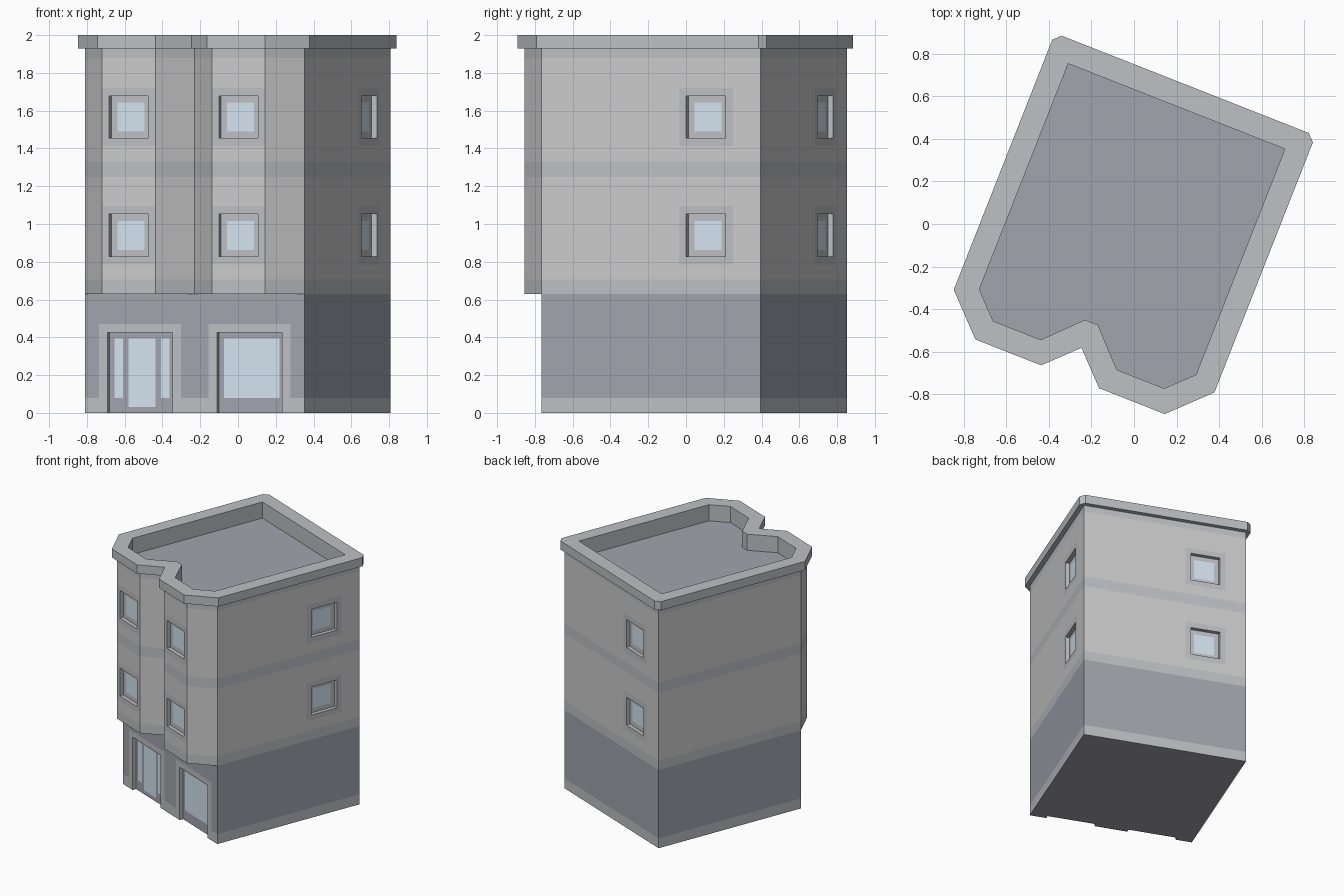
import bpy, bmesh, math
from mathutils import Vector

if "Cube" in bpy.data.objects:
    bpy.data.objects.remove(bpy.data.objects["Cube"])

TURN = math.radians(-21.5)          # the whole house is turned on plan
L, R, F, B = -0.64, 0.607, -0.583, 0.664
MID, BAY, DEEP = (L + R) / 2, 0.16, 0.03

COLOURS = {
    "plaster_walls": (0.70, 0.70, 0.70), "trim_bands": (0.51, 0.525, 0.55),
    "ground_walls": (0.36, 0.37, 0.42), "shopfront_frames": (0.36, 0.37, 0.42),
    "glass": (0.66, 0.77, 0.87), "cornice": (0.51, 0.525, 0.55),
    "parapet_inside": (0.51, 0.525, 0.55), "roof_deck": (0.36, 0.37, 0.42),
}
parts = {name: bmesh.new() for name in COLOURS}


def face(part, pts):
    bm = parts[part]
    return bm.faces.new([bm.verts.new(p) for p in pts])


def wall(p0, p1, z0, z1, rects, base):
    """Wall from p0 to p1; rects are (s0, s1, z0, z1, part, depth), later ones on top."""
    p0, p1 = Vector(p0), Vector(p1)
    t = (p1 - p0).normalized()
    n = Vector((t.y, -t.x))
    length = (p1 - p0).length
    rects = [(max(0, a), min(length, b), c, d, m, e) for a, b, c, d, m, e in rects]
    S = sorted({round(v, 4) for r in rects for v in r[:2]} | {0, round(length, 4)})
    Z = sorted({round(v, 4) for r in rects for v in r[2:4]} | {z0, z1})

    def pt(s, d, z):
        q = p0 + t * s - n * d
        return (q.x, q.y, z)

    def cell(i, j):
        s, z = (S[i] + S[i + 1]) / 2, (Z[j] + Z[j + 1]) / 2
        hit = (base, 0)
        for a, b, c, d, m, e in rects:
            if a < s < b and c < z < d:
                hit = (m, e)
        return hit

    for i in range(len(S) - 1):
        for j in range(len(Z) - 1):
            m, d = cell(i, j)
            a, b, lo, hi = S[i], S[i + 1], Z[j], Z[j + 1]
            face(m, [pt(a, d, lo), pt(b, d, lo), pt(b, d, hi), pt(a, d, hi)])
            # reveals between cells of different depth
            if i + 2 < len(S) and cell(i + 1, j)[1] != d:
                e = cell(i + 1, j)[1]
                face("trim_bands", [pt(b, d, lo), pt(b, e, lo), pt(b, e, hi), pt(b, d, hi)])
            if j + 2 < len(Z) and cell(i, j + 1)[1] != d:
                e = cell(i, j + 1)[1]
                face("trim_bands", [pt(a, d, hi), pt(b, d, hi), pt(b, e, hi), pt(a, e, hi)])


def window(s):
    out = []
    for z in (0.94, 1.566):
        for half, part, d in ((0.154, "trim_bands", 0), (0.112, "trim_bands", DEEP),
                              (0.077, "glass", DEEP)):
            out.append((s - half, s + half, z - half, z + half, part, d))
    return out


def shopfront(s, panes):
    out = [(s - 0.234, s + 0.234, 0, 0.47, "trim_bands", 0),
           (s - 0.185, s + 0.185, 0, 0.425, "shopfront_frames", DEEP)]
    return out + [(s + a, s + b, z, 0.395, "glass", DEEP) for a, b, z in panes]


W = R - L
# ground floor: square plan with door and shop window at the front
square = [(L, F), (R, F), (R, B), (L, B)]
fronts = (shopfront(W / 4, [(-0.157, -0.108, 0.08), (-0.078, 0.078, 0.03), (0.108, 0.157, 0.08)])
          + shopfront(3 * W / 4, [(-0.158, 0.158, 0.08)]))
for k in range(4):
    plinth = [(0, 9, 0, 0.08, "trim_bands", 0)]
    wall(square[k], square[(k + 1) % 4], 0, 0.63, plinth + (fronts if k == 0 else []), "ground_walls")

# underside, notched at the two openings
under = [(L, F)]
for c in (L + W / 4, L + 3 * W / 4):
    under += [(c - 0.185, F), (c - 0.185, F + DEEP), (c + 0.185, F + DEEP), (c + 0.185, F)]
under += square[1:]
face("ground_walls", [(x, y, 0) for x, y in reversed(under)])

# upper floors: two angled bays across the front
bays = []
for a, b in ((L, MID), (MID, R)):
    bay = [(a, F), (a + BAY, F - BAY), (b - BAY, F - BAY), (b, F)]
    face("trim_bands", [(x, y, 0.63) for x, y in reversed(bay)])
    bays += bay[:3]
plan = bays + [(R, F), (R, B), (L, B)]
bands = [(0, 9, a, b, "trim_bands", 0) for a, b in ((0.63, 0.705), (1.25, 1.33), (1.88, 1.93))]
flat = W / 2 - 2 * BAY
openings = {1: flat / 2, 4: flat / 2, 6: (B - F) * 0.75, 7: W * 0.75}
for k, p in enumerate(plan):
    holes = window(openings[k]) if k in openings else []
    wall(p, plan[(k + 1) % len(plan)], 0.63, 1.93, bands + holes, "plaster_walls")


def offset(loop, d, along, half):
    """Offset a plan by d, cutting off the sharp right-angled corners."""
    out = []
    for k, c in enumerate(loop):
        a, c, b = Vector(loop[k - 1]), Vector(c), Vector(loop[(k + 1) % len(loop)])
        e1, e2 = (c - a).normalized(), (b - c).normalized()
        n1, n2 = Vector((e1.y, -e1.x)), Vector((e2.y, -e2.x))
        turn = e1.x * e2.y - e1.y * e2.x
        if abs(turn) > 0.9 and turn * d > 0:
            bis = (n1 + n2).normalized() * (1 if d > 0 else -1)
            tan = (e1 + e2).normalized()
            out += [c + bis * along - tan * half, c + bis * along + tan * half]
        else:
            out.append(c + (n1 + n2) * d / (1 + n1.dot(n2)))
    return out


outer = offset(plan, 0.034, 0.024, 0.024)
inner = offset(plan, -0.077, 0.08, 0.033)

# cornice ring
bm = parts["cornice"]
rings = []
for z in (1.93, 2.0):
    edges, level = [], []
    for loop in (outer, inner):
        vs = [bm.verts.new((p.x, p.y, z)) for p in loop]
        edges += [bm.edges.new((vs[k - 1], vs[k])) for k in range(len(vs))]
        level.append(vs)
    bmesh.ops.triangle_fill(bm, edges=edges, use_beauty=True, normal=(0, 0, 1))
    rings.append(level)
for lo, hi in zip(*rings):
    for k in range(len(lo)):
        bm.faces.new((lo[k - 1], lo[k], hi[k], hi[k - 1]))
bmesh.ops.recalc_face_normals(bm, faces=bm.faces[:])

# sunken roof deck and the parapet below the cornice
DECK = 1.87
face("roof_deck", [(p.x, p.y, DECK) for p in inner])
for k, q in enumerate(inner):
    p = inner[k - 1]
    face("parapet_inside", [(q.x, q.y, DECK), (p.x, p.y, DECK), (p.x, p.y, 1.93), (q.x, q.y, 1.93)])

for name, bm in parts.items():
    bmesh.ops.remove_doubles(bm, verts=bm.verts[:], dist=1e-5)
    mesh = bpy.data.meshes.new(name)
    bm.to_mesh(mesh)
    bm.free()
    mat = bpy.data.materials.new(name)
    mat.diffuse_color = (*COLOURS[name], 1)
    mat.use_nodes = True
    mat.node_tree.nodes["Principled BSDF"].inputs["Base Color"].default_value = mat.diffuse_color
    mesh.materials.append(mat)
    ob = bpy.data.objects.new(name, mesh)
    ob.rotation_euler.z = TURN
    bpy.context.collection.objects.link(ob)
